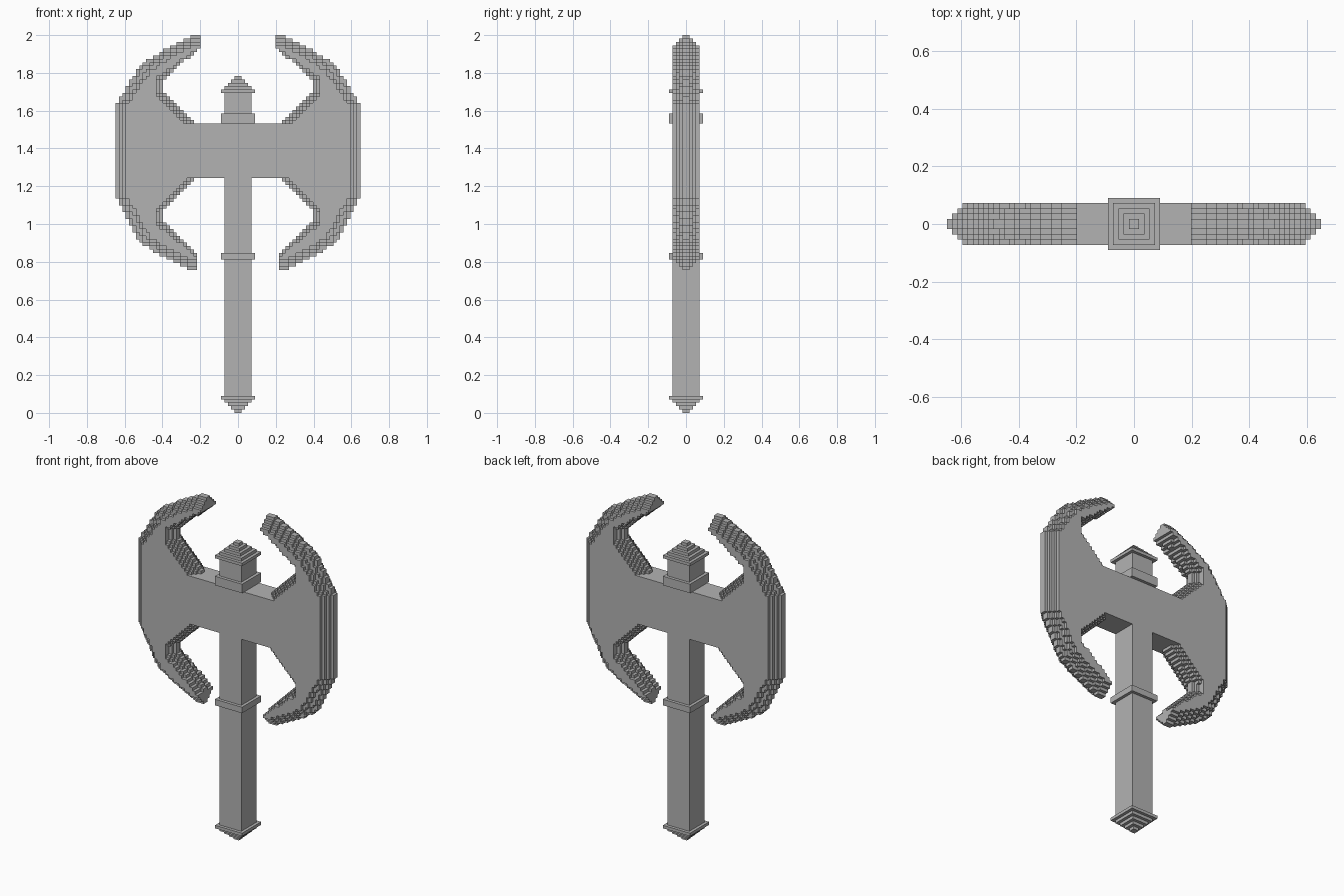
import bpy
import bmesh
import math
from mathutils import Vector

V = 2 / 111  # edge length of one cube cell

if "Cube" in bpy.data.objects:
    bpy.data.objects.remove(bpy.data.objects["Cube"], do_unlink=True)

# Single stone grey
grey = bpy.data.materials.new("stone_grey")
grey.use_nodes = True
grey.diffuse_color = (0.45, 0.45, 0.45, 1)
grey.node_tree.nodes["Principled BSDF"].inputs["Base Color"].default_value = grey.diffuse_color


def finish(name, bm):
    mesh = bpy.data.meshes.new(name)
    bm.to_mesh(mesh)
    bm.free()
    mesh.materials.append(grey)
    obj = bpy.data.objects.new(name, mesh)
    bpy.context.collection.objects.link(obj)
    return obj


def block(bm, half, z0, z1):
    """Square block of the given half width, in cells."""
    made = bmesh.ops.create_cube(bm, size=1)["verts"]
    for v in made:
        v.co = Vector((v.co.x * 2 * half, v.co.y * 2 * half,
                       z0 + (v.co.z + 0.5) * (z1 - z0))) * V


def part(name, *blocks):
    bm = bmesh.new()
    for b in blocks:
        block(bm, *b)
    finish(name, bm)


# Shaft, collars and stepped ends
part("pommel", *[(i + 1, i, i + 1) for i in range(4)])
part("pommel_plate", (5, 4, 5))
part("shaft", (4, 5, 69))
part("lower_collar", (5, 45, 47))
part("upper_collar", (5, 85, 88))
part("shaft_top", (4, 88, 94))
part("cap_plate", (5, 94, 95))
part("cap", *[(4 - i, 95 + i, 96 + i) for i in range(4)])


def outline(i):
    """Half outline of the head for layer i, shrinking toward the faces."""
    s = 0.8 * i
    return [(0, 85), (13 + s, 85), (22 + s, 94), (22 + s, 98), (11, 107.5),
            (11, 111 - i), (13, 111 - i), (20, 107.6 - i), (29 - i, 102 - 0.6 * i),
            (36 - i, 90), (36 - i, 64), (29 - i, 50 + 0.6 * i), (22, 46 + i),
            (14, 42 + i), (12, 42 + i), (12, 46), (22 + s, 56), (22 + s, 59.4),
            (12 + s, 69), (0, 69)]


def inside(poly, x, z):
    hit = False
    for (ax, az), (bx, bz) in zip(poly, poly[1:] + poly[:1]):
        if (az > z) != (bz > z) and x < ax + (z - az) * (bx - ax) / (bz - az):
            hit = not hit
    return hit


# Stepped double blade: fill cells, then keep only the exposed faces
cells = set()
for layer in range(4):
    poly = outline(layer)
    for x in range(36):
        for z in range(42, 111):
            if inside(poly, x + 0.5, z + 0.5):
                cells |= {(sx, sy, z) for sx in (x, -x - 1) for sy in (layer, -layer - 1)}

bm = bmesh.new()
corners = {}
for cell in cells:
    for axis in range(3):
        for side in (0, 1):
            near = list(cell)
            near[axis] += 2 * side - 1
            if tuple(near) in cells:
                continue
            u, w = (axis + 1) % 3, (axis + 2) % 3
            ring = []
            for du, dw in ((0, 0), (1, 0), (1, 1), (0, 1)):
                p = list(cell)
                p[axis] += side
                p[u] += du
                p[w] += dw
                key = tuple(p)
                if key not in corners:
                    corners[key] = bm.verts.new(Vector(key) * V)
                ring.append(corners[key])
            bm.faces.new(ring if side else ring[::-1])
bmesh.ops.dissolve_limit(bm, angle_limit=math.radians(1), verts=bm.verts, edges=bm.edges)
finish("double_blade", bm)
